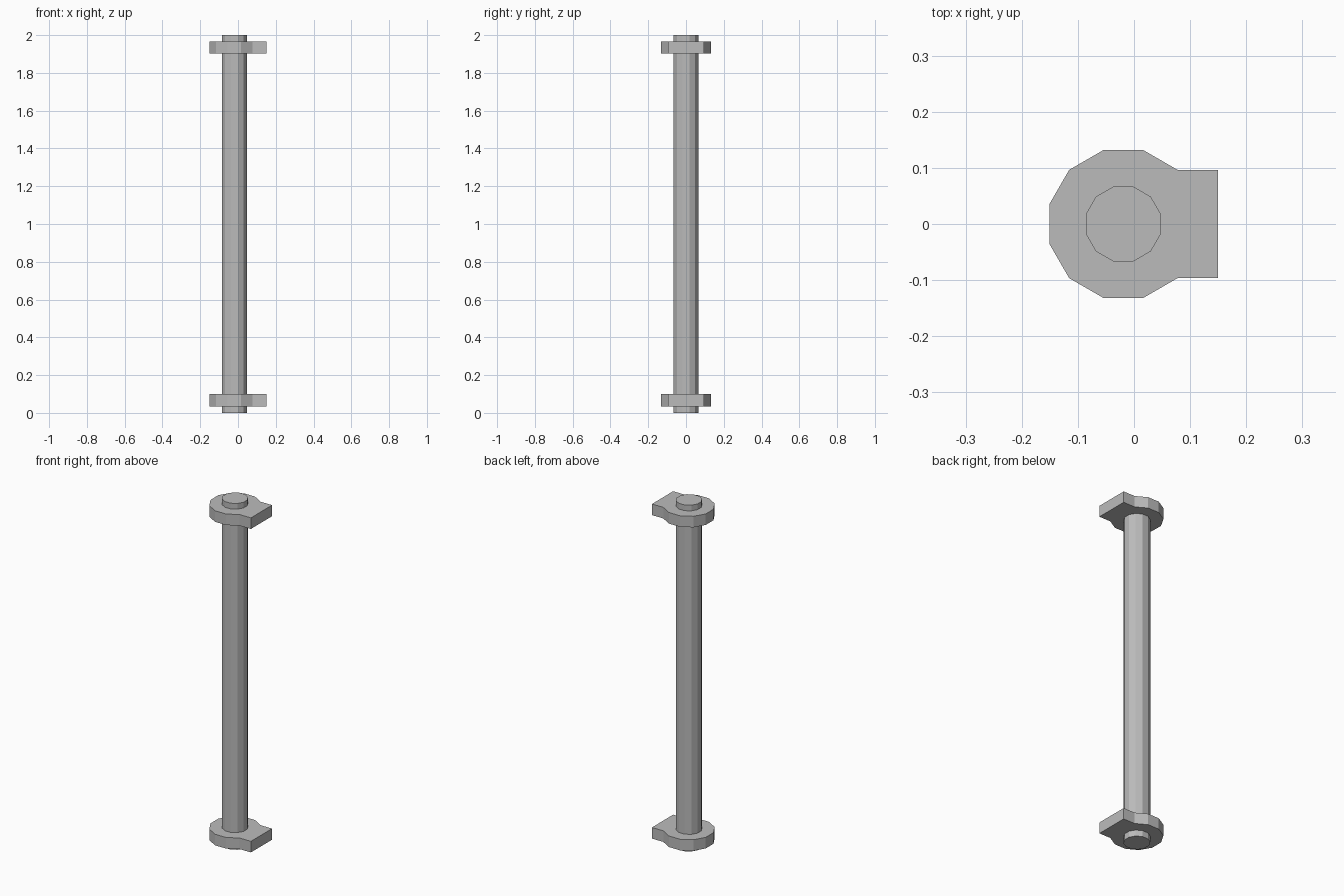
import bpy
import bmesh
from math import cos, sin, radians

cube = bpy.data.objects.get("Cube")
if cube:
    bpy.data.objects.remove(cube, do_unlink=True)

AXIS_X = -0.019      # rod axis
SIDES = 12

grey = bpy.data.materials.new("plain_grey")
grey.use_nodes = True
colour = (0.5, 0.5, 0.5, 1)
grey.diffuse_color = colour
grey.node_tree.nodes["Principled BSDF"].inputs["Base Color"].default_value = colour


def ring(radius, first=0, last=SIDES):
    """Corners of a twelve-sided ring, with a flat side facing +x."""
    angles = [radians(15 + 30 * i) for i in range(first, last)]
    return [(AXIS_X + radius * cos(a), radius * sin(a)) for a in angles]


def extrude(name, outline, bottom, top):
    """Flat-shaded prism from a counter-clockwise outline."""
    bm = bmesh.new()
    face = bm.faces.new([bm.verts.new((x, y, bottom)) for x, y in outline])
    up = bmesh.ops.extrude_face_region(bm, geom=[face], use_keep_orig=True)
    verts = [v for v in up["geom"] if isinstance(v, bmesh.types.BMVert)]
    bmesh.ops.translate(bm, verts=verts, vec=(0, 0, top - bottom))
    bmesh.ops.recalc_face_normals(bm, faces=bm.faces)
    mesh = bpy.data.meshes.new(name)
    bm.to_mesh(mesh)
    bm.free()
    mesh.materials.append(grey)
    obj = bpy.data.objects.new(name, mesh)
    bpy.context.collection.objects.link(obj)
    return obj


# Long rod running through both collars
extrude("rod", ring(0.069), 0, 2)

# Collars: round on one side, with a square mounting tab towards +x
collar = ring(0.1365, 1, SIDES - 1)
tab_y = collar[0][1]
outline = collar + [(0.15, -tab_y), (0.15, tab_y)]
for name, bottom in (("lower_collar", 0.035), ("upper_collar", 1.903)):
    extrude(name, outline, bottom, bottom + 0.064)
